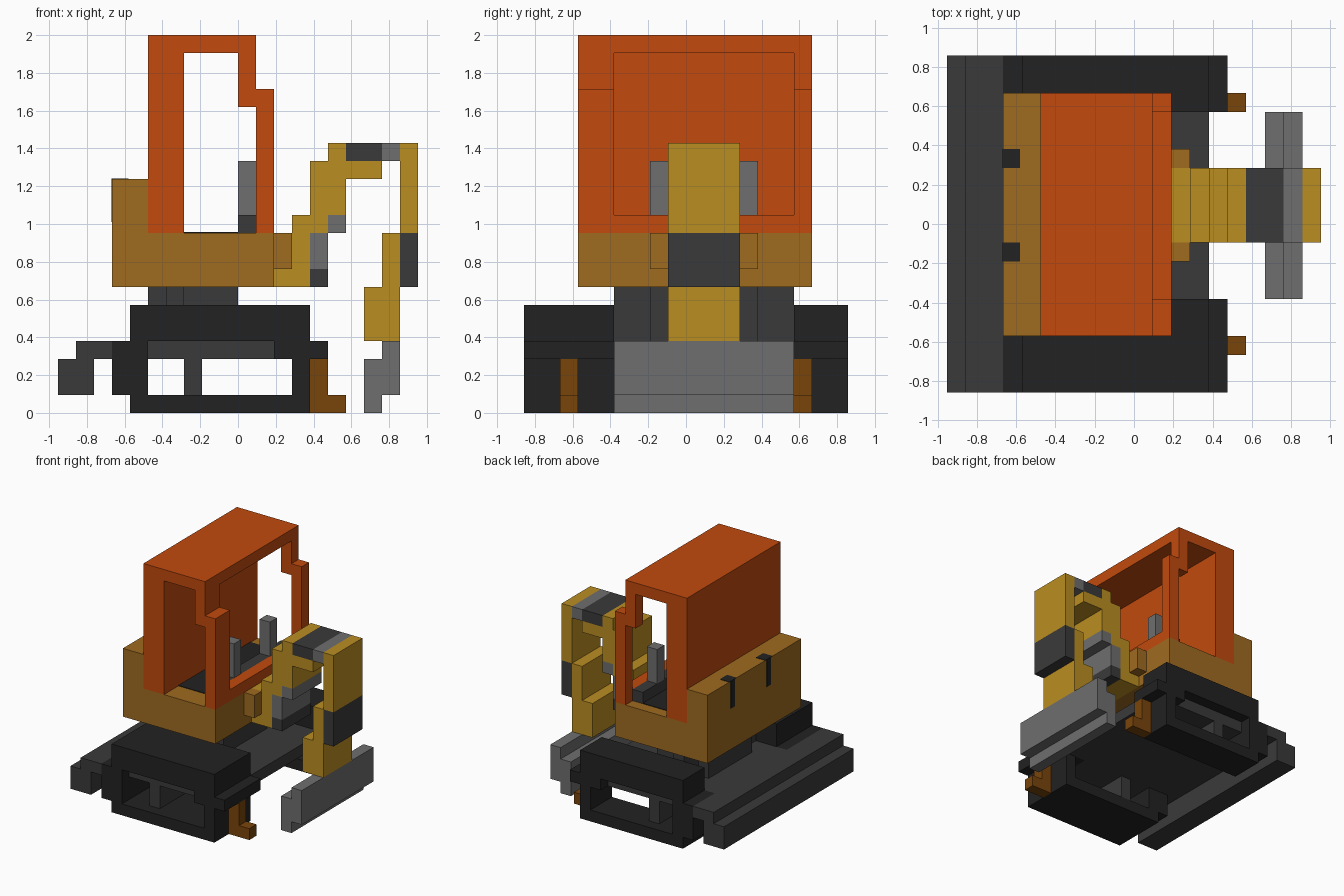
import bpy, bmesh

U = 2 / 21  # one grid cell

if "Cube" in bpy.data.objects:
    bpy.data.objects.remove(bpy.data.objects["Cube"], do_unlink=True)


def material(name, rgb):
    lin = [((c / 255 + 0.055) / 1.055) ** 2.4 if c > 10 else c / 255 / 12.92 for c in rgb]
    m = bpy.data.materials.new(name)
    m.use_nodes = True
    m.diffuse_color = (*lin, 1)
    bsdf = next(n for n in m.node_tree.nodes if n.type == "BSDF_PRINCIPLED")
    bsdf.inputs["Base Color"].default_value = (*lin, 1)
    bsdf.inputs["Roughness"].default_value = 0.8
    return m


ORANGE = material("cab orange", (194, 74, 14))
YELLOW = material("arm yellow", (186, 141, 34))
OCHRE = material("body ochre", (159, 107, 32))
BROWN = material("foot brown", (121, 69, 11))
BLACK = material("track black", (34, 34, 34))
DARK = material("dark grey", (58, 58, 58))
GREY = material("steel grey", (110, 110, 112))


def finish(name, bm, mat):
    bmesh.ops.recalc_face_normals(bm, faces=bm.faces)
    me = bpy.data.meshes.new(name)
    bm.to_mesh(me)
    bm.free()
    me.materials.append(mat)
    ob = bpy.data.objects.new(name, me)
    bpy.context.collection.objects.link(ob)
    return ob


def boxes(name, mat, *ranges):
    """Boxes given as (x0, x1, y0, y1, z0, z1) in cells, joined in one object."""
    bm = bmesh.new()
    for x0, x1, y0, y1, z0, z1 in ranges:
        verts = bmesh.ops.create_cube(bm, size=1)["verts"]
        for v in verts:
            v.co = ((x0 if v.co.x < 0 else x1) * U,
                    (y0 if v.co.y < 0 else y1) * U,
                    (z0 if v.co.z < 0 else z1) * U)
    return finish(name, bm, mat)


def profile(name, mat, points, y0, y1):
    """Side profile (x, z) in cells, extruded from y0 to y1."""
    bm = bmesh.new()
    face = bm.faces.new([bm.verts.new((x * U, y0 * U, z * U)) for x, z in points])
    out = bmesh.ops.extrude_face_region(bm, geom=[face])["geom"]
    for v in out:
        if isinstance(v, bmesh.types.BMVert):
            v.co.y = y1 * U
    return finish(name, bm, mat)


# Tracks: frame with a side opening, inner beam, post and front foot
for side, y0, y1, inner, foot in (("right", -9, -4, (-8, -4), (-7, -6)),
                                  ("left", 6, 9, (6, 8), (6, 7))):
    boxes(side + "_track", BLACK,
          (-6, 4, y0, y1, 0, 1),
          (-7, -5, y0, y1, 1, 4),
          (3, 4, y0, y1, 1, 3),
          (2, 5, y0, y1, 3, 4),
          (-6, 4, y0, y1, 4, 6))
    boxes(side + "_track_beam", DARK, (-5, 2, *inner, 3, 4), (-3, -2, *inner, 1, 3))
    profile(side + "_front_foot", BROWN,
            [(4, 0), (6, 0), (6, 1), (5, 1), (5, 3), (4, 3)], *foot)

# Undercarriage deck, turntable and rear blade
boxes("deck", DARK, (-7, 4, -4, 6, 3, 4))
boxes("turntable", DARK, (-5, 0, -2, 4, 4, 7), (-4, -3, -4, 6, 4, 7))
profile("rear_blade", DARK,
        [(-10, 1), (-8, 1), (-8, 3), (-7, 3), (-7, 4), (-9, 4), (-9, 3), (-10, 3)], -9, 9)

# Body with raised counterweight, and lugs that hold the boom
profile("body", OCHRE,
        [(-7, 7), (2, 7), (2, 10), (-5, 10), (-5, 13), (-7, 13)], -6, 7)
boxes("boom_lugs", OCHRE, (2, 3, -2, -1, 8, 10), (2, 3, 3, 4, 8, 10))

# Dark vents wrapping over the rear edge
for side, y in (("right", -2), ("left", 3)):
    boxes(side + "_vent", BLACK,
          (-7.03, -6.1, y, y + 1, 13, 13.03),
          (-7.03, -7, y + 0.2, y + 0.8, 10.6, 13.0))

# Cab: rear wall, roof, stepped front pillars and sill
boxes("cab_rear_wall", ORANGE, (-5, -3, -6, 7, 10, 20))
boxes("cab_roof", ORANGE, (-5, 1, -6, 7, 20, 21))
pillar = [(1, 10), (2, 10), (2, 18), (1, 18), (1, 20), (0, 20), (0, 17), (1, 17)]
profile("right_cab_pillar", ORANGE, pillar, -6, -4)
profile("left_cab_pillar", ORANGE, pillar, 6, 7)
boxes("cab_sill", ORANGE, (1, 2, -4, 6, 10, 11))

# Cab interior
boxes("cab_floor", BLACK, (-3, 0, -4, 6, 10, 10.05))
boxes("control_console", DARK, (0, 1, -4, 6, 10, 11))
boxes("control_levers", GREY, (0, 1, -2, -1, 11, 14), (0, 1, 3, 4, 11, 14))

# Boom, with hydraulic cylinder and elbow
A = (-1, 3)
profile("boom", YELLOW,
        [(2, 7), (4, 7), (4, 10), (5, 10), (5, 11), (6, 11), (6, 13), (8, 13), (8, 14),
         (6, 14), (6, 15), (5, 15), (5, 14), (4, 14), (4, 11), (3, 11), (3, 10), (2, 10)], *A)
boxes("boom_cylinder_base", DARK, (4, 5, *A, 7, 8))
boxes("boom_cylinder", GREY, (4, 5, *A, 8, 10), (5, 6, *A, 10, 11))
boxes("arm_cylinder_base", DARK, (6, 8, *A, 14, 15))
boxes("arm_cylinder", GREY, (8, 9, *A, 14, 15))

# Arm and bucket
boxes("upper_arm", YELLOW, (9, 10, *A, 10, 15))
boxes("arm_cover", DARK, (9, 10, *A, 7, 10))
profile("lower_arm", YELLOW,
        [(7, 4), (9, 4), (9, 10), (8, 10), (8, 7), (7, 7)], *A)
profile("bucket", GREY,
        [(7, 0), (8, 0), (8, 1), (9, 1), (9, 4), (8, 4), (8, 3), (7, 3)], -4, 6)
